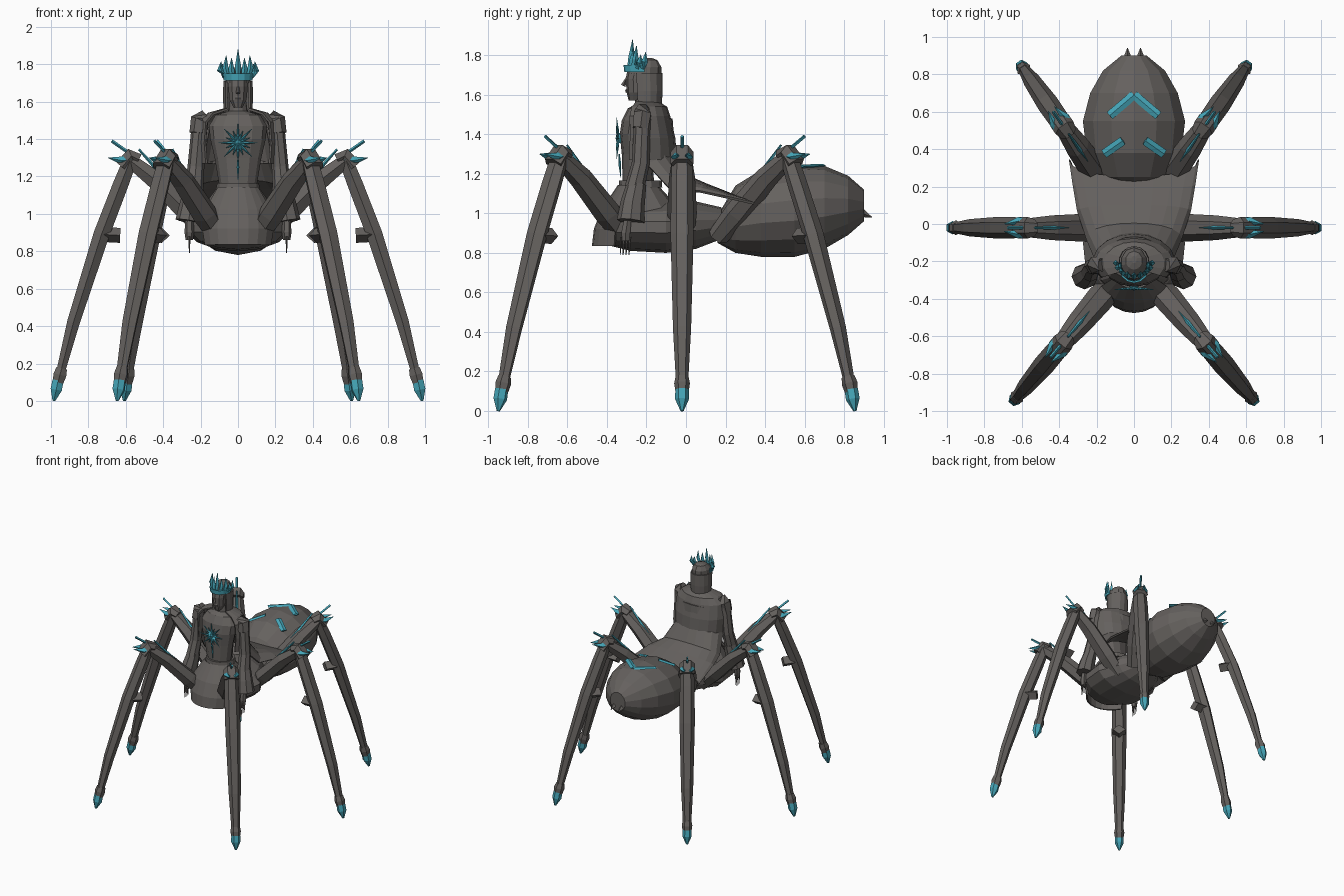
import bpy, bmesh
from math import sin, cos, pi, radians
from mathutils import Vector

if "Cube" in bpy.data.objects:
    bpy.data.objects.remove(bpy.data.objects["Cube"])


def material(name, rgb):
    m = bpy.data.materials.new(name)
    m.use_nodes = True
    m.diffuse_color = (*rgb, 1)
    b = m.node_tree.nodes["Principled BSDF"]
    b.inputs["Base Color"].default_value = (*rgb, 1)
    b.inputs["Roughness"].default_value = 0.8
    return m


GREY = material("warm grey", (0.13, 0.12, 0.113))
TEAL = material("teal", (0.06, 0.38, 0.48))


def skin(name, rings, mat, closed=True, thick=0):
    """Join rows of points into a tube (closed) or a sheet (open)."""
    bm = bmesh.new()
    rows = [[bm.verts.new(p) for p in r] for r in rings]
    n = len(rows[0])
    for a, b in zip(rows, rows[1:]):
        for i in range(n if closed else n - 1):
            j = (i + 1) % n
            bm.faces.new((a[i], a[j], b[j], b[i]))
    if closed and not thick:
        bm.faces.new(rows[0])
        bm.faces.new(rows[-1])
    bmesh.ops.recalc_face_normals(bm, faces=bm.faces)
    me = bpy.data.meshes.new(name)
    bm.to_mesh(me)
    bm.free()
    me.materials.append(mat)
    ob = bpy.data.objects.new(name, me)
    bpy.context.collection.objects.link(ob)
    if thick:
        s = ob.modifiers.new("thickness", "SOLIDIFY")
        s.thickness = thick
        s.offset = 0
    return ob


def limb(name, pts, radii, mat=GREY, sides=6, side=None, flat=1.0):
    """Tube along a path; flat scales the thickness across the side axis."""
    pts = [Vector(p) for p in pts]
    rings = []
    for k, p in enumerate(pts):
        d = (pts[min(k + 1, len(pts) - 1)] - pts[max(k - 1, 0)]).normalized()
        s = Vector(side) if side else d.cross((0, 0, 1) if abs(d.z) < 0.9 else (0, 1, 0))
        s.normalize()
        u = s.cross(d).normalized()
        rings.append([p + radii[k] * (s * cos(2 * pi * i / sides) + u * flat * sin(2 * pi * i / sides))
                      for i in range(sides)])
    return skin(name, rings, mat)


def body_y(name, rows, sides=14):
    """Loft along y from rows of (y, z centre, x radius, z radius)."""
    return skin(name, [[(rx * sin(2 * pi * i / sides), y, z + rz * cos(2 * pi * i / sides))
                        for i in range(sides)] for y, z, rx, rz in rows], GREY)


def body_z(name, rows, sides=12, mat=GREY, arc=360, start=0, thick=0):
    """Loft along z from rows of (z, y centre, x radius, y radius); arcs give sheets."""
    full = arc == 360
    n = sides if full else sides + 1
    ang = [radians(start + arc * i / sides) for i in range(n)]
    return skin(name, [[(rx * sin(a), cy - ry * cos(a), z) for a in ang]
                       for z, cy, rx, ry in rows], mat, full, thick)


# Rear body and front body of the spider
body_y("abdomen", [(.16, .92, .08, .07), (.25, .97, .2, .17), (.38, 1.0, .26, .22),
                   (.55, 1.015, .28, .235), (.7, 1.03, .24, .21), (.82, 1.04, .17, .15),
                   (.9, 1.04, .07, .08)])
body_y("thorax", [(-.4, .92, .15, .08), (-.28, .93, .26, .12), (-.1, .93, .28, .13),
                  (.05, .94, .2, .12), (.18, .95, .11, .08)])
for s in (-1, 1):
    limb("spinneret", [(s * .035, .87, 1.01), (s * .035, .94, .98)], [.03, .002], sides=4)

# Chevron markings on the abdomen
for s in (-1, 1):
    limb("rear_chevron", [(0, .69, 1.242), (s * .13, .58, 1.238)], [.024, .024], TEAL, 4, flat=.35)
    limb("front_chevron", [(s * .06, .445, 1.235), (s * .16, .375, 1.19)], [.024, .024], TEAL, 4, flat=.35)

# Upper figure: skirt, belt, torso, neck
body_z("skirt", [(.9, -.2, .26, .2), (1.02, -.21, .2, .18), (1.13, -.23, .12, .1)])
body_z("front_apron", [(.835, -.25, .2, .22), (.92, -.25, .215, .21), (1.02, -.24, .2, .18),
                       (1.14, -.23, .12, .11)], 8, arc=120, start=-60, thick=.012)
body_z("belt", [(1.13, -.23, .118, .11), (1.165, -.23, .112, .108)])
body_z("torso", [(1.15, -.24, .1, .08), (1.3, -.25, .125, .075), (1.4, -.25, .148, .085),
                 (1.47, -.24, .155, .085), (1.53, -.22, .12, .075), (1.55, -.21, .05, .05),
                 (1.6, -.21, .045, .045)])

# Head, face and hair
body_z("face", [(1.57, -.26, .025, .03), (1.61, -.25, .048, .05), (1.68, -.25, .055, .055),
                (1.73, -.24, .055, .055)], 10)
limb("nose", [(0, -.3, 1.685), (0, -.318, 1.645)], [.005, .012], sides=4)
body_z("lips", [(1.61, -.29, .018, .014), (1.62, -.29, .02, .018), (1.63, -.29, .015, .012)], 6)
body_z("hair_cap", [(1.7, -.21, .072, .085), (1.74, -.205, .07, .08), (1.775, -.195, .045, .05),
                    (1.785, -.19, .015, .02)], 10)
body_z("hair_fall", [(1.54, -.2, .07, .07), (1.62, -.2, .075, .075), (1.71, -.205, .072, .08)],
       10, arc=250, start=55, thick=.014)

# Crown: curved band and rising spikes
body_z("crown_band", [(1.715, -.225, .074, .082), (1.75, -.225, .078, .086)], 8, TEAL, 200, -100, .01)
for i in range(-4, 5):
    a = radians(i * 24)
    h = .145 - .016 * abs(i) - (.03 if i % 2 else 0)
    base = Vector((.074 * sin(a), -.225 - .08 * cos(a) * .75, 1.735))
    limb("crown_spike", [base, base + Vector((.006 * i, .01, h * .4)), base + Vector((.004 * i, .015, h))],
         [.013, .016, .001], TEAL, 4)

# Sunburst brooch
centre = Vector((0, -.343, 1.38))
body_z("brooch", [(1.355, -.335, .008, .012), (1.38, -.335, .025, .022), (1.405, -.335, .008, .012)], 6, TEAL)
for i in range(16):
    a = 2 * pi * i / 16
    r = .105 if i % 2 == 0 else .07
    tip = centre + Vector((r * sin(a), -.008, r * cos(a)))
    limb("brooch_ray", [centre, centre.lerp(tip, .4), tip], [.004, .007, .001], TEAL, 4)
limb("brooch_pendant", [(0, -.338, 1.3), (0, -.335, 1.25), (0, -.33, 1.18)], [.003, .007, .001], TEAL, 4)

# Shoulder capelet and long trailing cape
body_z("capelet", [(1.27, -.2, .205, .15), (1.38, -.2, .215, .14), (1.49, -.21, .205, .125),
                   (1.535, -.21, .16, .11), (1.56, -.21, .07, .07)], 12, arc=250, start=55, thick=.012)
cape = []
for yc, zc, w, ye, ze in [(-.075, 1.48, .16, -.22, 1.45), (-.06, 1.3, .2, -.2, 1.25),
                          (0, 1.19, .25, -.08, 1.12), (.1, 1.145, .3, .07, 1.11),
                          (.19, 1.11, .325, .21, 1.08), (.25, 1.085, .345, .345, 1.05)]:
    row = []
    for i in range(-5, 6):
        t = i / 5
        row.append((w * sin(t * pi / 2), yc + (ye - yc) * t * t, zc + (ze - zc) * t * t))
    cape.append(row)
skin("cape", cape, GREY, False, .014)

# Arms with wide sleeves and thin fingers
for s in (-1, 1):
    limb("shoulder", [(s * .17, -.22, 1.53), (s * .205, -.22, 1.5), (s * .215, -.23, 1.43)], [.035, .05, .045])
    limb("arm", [(s * .205, -.22, 1.48), (s * .225, -.23, 1.25), (s * .235, -.26, 1.13)], [.042, .045, .05], sides=8)
    limb("sleeve", [(s * .23, -.25, 1.15), (s * .25, -.27, 1.05), (s * .265, -.28, .96)], [.05, .062, .07], sides=8)
    limb("hand", [(s * .26, -.29, 1), (s * .26, -.305, .9), (s * .26, -.305, .86)], [.02, .026, .02])
    for i in range(4):
        y = -.328 + .015 * i
        limb("finger", [(s * .26, y, .88), (s * .26, y - .005, .79)], [.007, .002], sides=4)

# Six legs, each in the vertical plane through its root and foot
for s in (-1, 1):
    for tag, root, out in (("front", (.14, -.35), (.49, -.58)), ("middle", (.2, -.02), (1, 0)),
                           ("rear", (.16, .21), (.57, .82))):
        d = Vector((s * out[0], out[1], 0)).normalized()
        side = Vector((-d.y, d.x, 0))
        o = Vector((s * root[0], root[1], 0))

        def at(r, z, across=0):
            return o + d * r + side * across + Vector((0, 0, z))

        def part(name, pts, radii, mat=GREY, sides=6, flat=1.0):
            limb(tag + "_leg_" + name, pts, radii, mat, sides, side, flat)

        part("thigh", [at(-.06, .88), at(.06, 1.0), at(.24, 1.18), at(.37, 1.28)], [.06, .075, .066, .05], flat=.85)
        part("knee", [at(.33, 1.29), at(.37, 1.31), at(.42, 1.25)], [.045, .058, .058], flat=.8)
        part("shin", [at(.375, 1.29), at(.43, 1.15), at(.53, .89), at(.68, .42), at(.755, .13)],
             [.05, .056, .058, .046, .03], flat=.85)
        part("ankle", [at(.742, .175), at(.752, .14), at(.765, .09)], [.033, .04, .032])
        part("claw", [at(.762, .11), at(.772, .06), at(.785, 0)], [.034, .035, .008], TEAL)
        part("spur", [at(.52, .89), at(.43, .885)], [.05, .05], sides=4, flat=.8)
        part("knee_blade", [at(.36, 1.31), at(.475, 1.39)], [.009, .009], TEAL, 4)
        part("thigh_blade", [at(.1, 1.1), at(.2, 1.2), at(.33, 1.345)], [.004, .012, .006], TEAL, 4)
        for k in (-1, 1):
            part("knee_spike", [at(.37, 1.29, k * .03), at(.42, 1.285, k * .035), at(.495, 1.3, k * .02)],
                 [.02, .022, .001], TEAL, 4)
